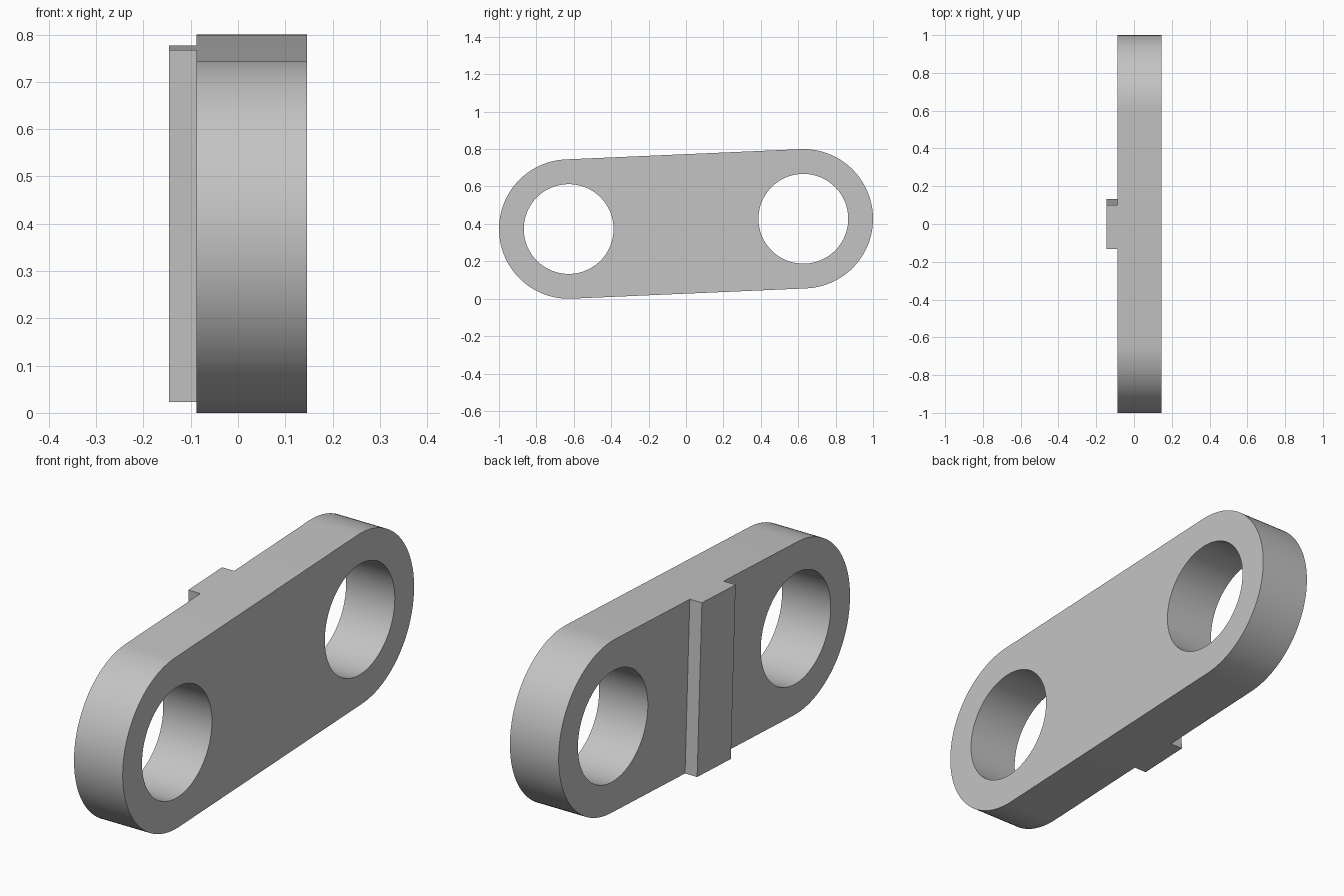
import bpy, bmesh
from math import sin, cos, pi, radians
from mathutils import Matrix

cube = bpy.data.objects.get("Cube")
if cube:
    bpy.data.objects.remove(cube, do_unlink=True)

R, HOLE_R = 0.3725, 0.24          # end radius and hole radius
HALF = 0.628                      # half distance between hole centres
X_BACK, X_FACE, X_RIB = -0.088, 0.146, -0.146
RIB_HALF = 0.116
SEG = 48                          # segments per half circle
PLACE = Matrix.Translation((0, 0, 0.4)) @ Matrix.Rotation(radians(2.5), 4, 'X')

grey = bpy.data.materials.new("light_grey")
grey.use_nodes = True
colour = (0.55, 0.55, 0.55, 1)
grey.diffuse_color = colour
grey.node_tree.nodes["Principled BSDF"].inputs["Base Color"].default_value = colour


def arc(cy, r, start, sweep, count):
    """Points on an arc in the local y-z plane."""
    return [(cy + r * cos(start + sweep * i / count),
             r * sin(start + sweep * i / count)) for i in range(count + 1)]


def plate(name, loops, x0, x1):
    """Extrude closed outlines (first outer, rest holes) from x0 to x1."""
    bm = bmesh.new()
    edges = []
    for loop in loops:
        vs = [bm.verts.new((x0, y, z)) for y, z in loop]
        edges += [bm.edges.new((a, b)) for a, b in zip(vs, vs[1:] + vs[:1])]
    bmesh.ops.triangle_fill(bm, edges=edges, use_beauty=True)
    out = bmesh.ops.extrude_face_region(bm, geom=bm.faces[:], use_keep_orig=True)
    moved = [v for v in out["geom"] if isinstance(v, bmesh.types.BMVert)]
    bmesh.ops.translate(bm, verts=moved, vec=(x1 - x0, 0, 0))
    bmesh.ops.recalc_face_normals(bm, faces=bm.faces[:])
    bmesh.ops.transform(bm, matrix=PLACE, verts=bm.verts[:])
    mesh = bpy.data.meshes.new(name)
    bm.to_mesh(mesh)
    bm.free()
    mesh.materials.append(grey)
    obj = bpy.data.objects.new(name, mesh)
    bpy.context.collection.objects.link(obj)
    bpy.ops.object.select_all(action='DESELECT')
    obj.select_set(True)
    bpy.context.view_layer.objects.active = obj
    bpy.ops.object.shade_smooth_by_angle(angle=radians(30))
    return obj


# Link plate with rounded ends and two round holes
outline = arc(HALF, R, -pi / 2, pi, SEG) + arc(-HALF, R, pi / 2, pi, SEG)
holes = [arc(s * HALF, HOLE_R, 0, 2 * pi, 2 * SEG)[:-1] for s in (-1, 1)]
plate("link_plate", [outline] + holes, X_BACK, X_FACE)

# Raised rib across the middle of one face
rib = [(-RIB_HALF, -R), (RIB_HALF, -R), (RIB_HALF, R), (-RIB_HALF, R)]
plate("cross_rib", [rib], X_RIB, X_BACK)
